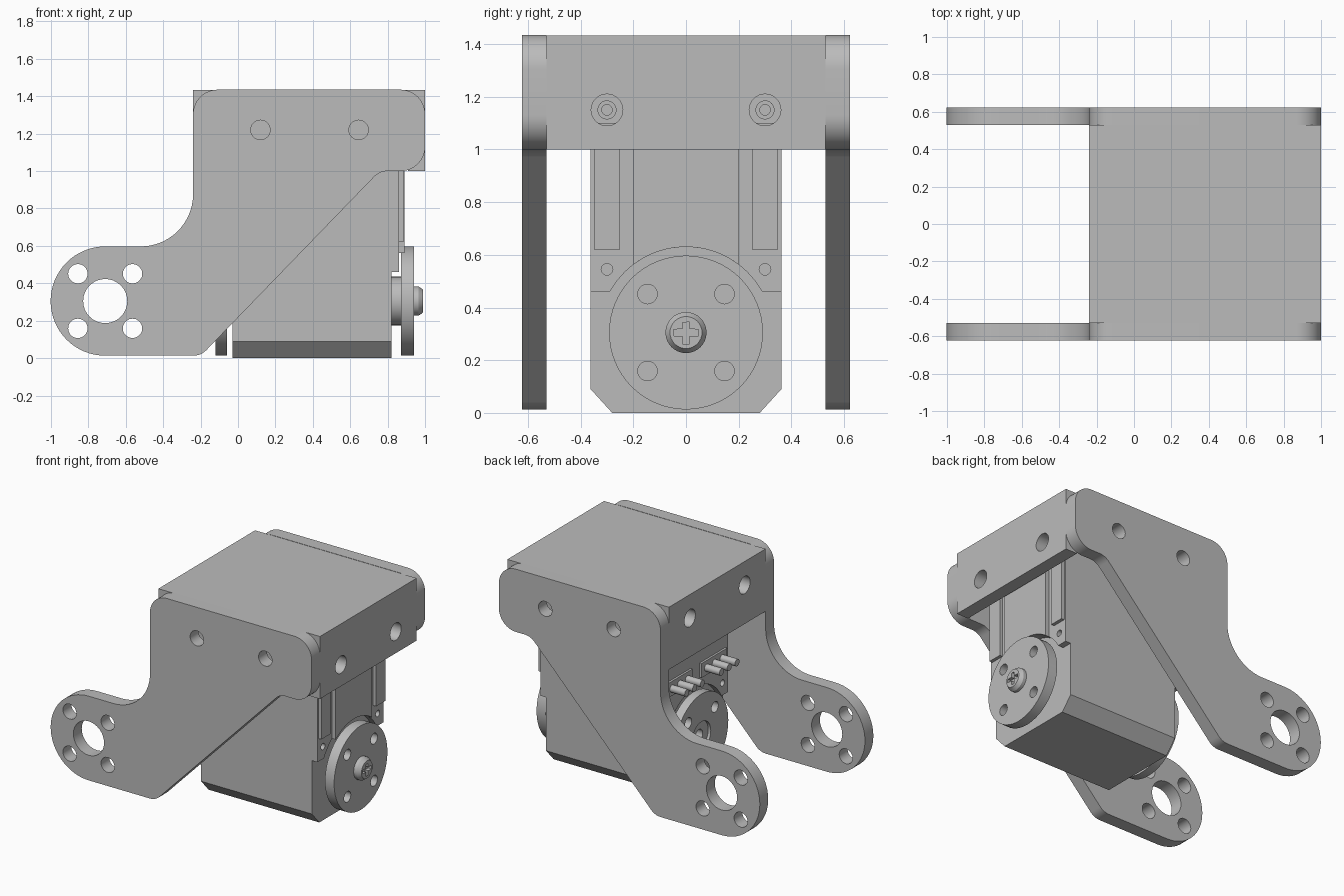
import bpy, bmesh, math
from mathutils import Vector

if "Cube" in bpy.data.objects:
    bpy.data.objects.remove(bpy.data.objects["Cube"])

grey = bpy.data.materials.new("light_grey")
grey.diffuse_color = (0.5, 0.5, 0.5, 1)
grey.use_nodes = True
grey.node_tree.nodes["Principled BSDF"].inputs["Base Color"].default_value = grey.diffuse_color


def arc(cx, cy, r, a0, a1, n=14):
    """Points along an arc, angles in degrees."""
    return [(cx + r * math.cos(math.radians(a0 + (a1 - a0) * i / n)),
             cy + r * math.sin(math.radians(a0 + (a1 - a0) * i / n))) for i in range(n + 1)]


def circle(cx, cy, r, n=32):
    return arc(cx, cy, r, 0, 360, n)[:-1]


def rect(a0, b0, a1, b1):
    return [(a0, b0), (a1, b0), (a1, b1), (a0, b1)]


def prism(name, axis, lo, hi, outline, holes=()):
    """Extrude an outline with holes along an axis from lo to hi."""
    cu = bpy.data.curves.new(name, 'CURVE')
    cu.dimensions, cu.fill_mode = '2D', 'BOTH'
    cu.extrude = (hi - lo) / 2
    for pts in [outline, *holes]:
        s = cu.splines.new('POLY')
        s.points.add(len(pts) - 1)
        for p, (a, b) in zip(s.points, pts):
            p.co = (a, b, 0, 1)
        s.use_cyclic_u = True
    tmp = bpy.data.objects.new(name + "_tmp", cu)
    bpy.context.collection.objects.link(tmp)
    bpy.context.view_layer.update()
    me = bpy.data.meshes.new_from_object(tmp.evaluated_get(bpy.context.evaluated_depsgraph_get()))
    bpy.data.objects.remove(tmp)
    mid = (lo + hi) / 2
    for v in me.vertices:
        a, b, c = v.co
        c += mid
        v.co = {'x': (c, a, b), 'y': (a, c, b), 'z': (a, b, c)}[axis]
    bm = bmesh.new()
    bm.from_mesh(me)
    bmesh.ops.remove_doubles(bm, verts=bm.verts, dist=1e-5)
    bmesh.ops.recalc_face_normals(bm, faces=bm.faces)
    bm.to_mesh(me)
    bm.free()
    me.materials.clear()
    me.materials.append(grey)
    ob = bpy.data.objects.new(name, me)
    bpy.context.collection.objects.link(ob)
    bpy.ops.object.select_all(action='DESELECT')
    ob.select_set(True)
    bpy.context.view_layer.objects.active = ob
    bpy.ops.object.shade_smooth_by_angle(angle=math.radians(30))
    return ob


def bolt_ring(cx, cz, d, r):
    return [circle(cx + i * d, cz + j * d, r, 20) for i in (-1, 1) for j in (-1, 1)]


# Bracket side arms with a rounded, drilled foot
arm = (arc(-0.71, 0.305, 0.292, 270, 90, 32)
       + arc(-0.52, 0.877, 0.28, 270, 360)
       + arc(-0.11, 1.305, 0.13, 180, 90)
       + arc(0.87, 1.305, 0.13, 90, 0)
       + arc(0.87, 1.13, 0.13, 0, -90)
       + arc(0.80, 0.90, 0.10, 90, 135, 6)
       + arc(-0.24, 0.113, 0.10, -45, -90, 6))
arm_holes = ([circle(-0.71, 0.305, 0.118)] + bolt_ring(-0.71, 0.305, 0.146, 0.052)
             + [circle(x, 1.22, 0.052) for x in (0.12, 0.645)])
for side, lo, hi in (("front", -0.622, -0.53), ("back", 0.53, 0.622)):
    prism(side + "_arm", 'y', lo, hi, arm, arm_holes)

# Bracket top and its two folded end plates
prism("top_plate", 'z', 1.34, 1.433, rect(-0.24, -0.53, 1.0, 0.53))
prism("top_side_joint", 'z', 1.34, 1.433, rect(-0.11, -0.6, 0.87, 0.6))
for name, lo, hi, hz in (("right_end_plate", 0.91, 1.0, 1.15), ("left_end_plate", -0.24, -0.15, 1.27)):
    prism(name, 'x', lo, hi, rect(-0.53, 1.0, 0.53, 1.34),
          [circle(y, hz, 0.06) for y in (-0.3, 0.3)])

# Motor body with chamfered bottom
prism("motor_body", 'x', -0.03, 0.82,
      [(-0.28, 0), (0.28, 0), (0.362, 0.09), (0.362, 1.31), (-0.362, 1.31), (-0.362, 0.09)])

# End covers, scooped out around the discs
cover = ([(-0.362, 0.46)] + arc(0, 0.3, 0.33, 151, 29, 28)
         + [(0.362, 0.46), (0.362, 1.31), (-0.362, 1.31)])
ears = [circle(y, 0.545, 0.022, 16) for y in (-0.3, 0.3)]
raised = arc(0, 0.3, 0.33, 127.3, 52.7, 20) + [(0.2, 1.31), (-0.2, 1.31)]
prism("right_cover", 'x', 0.82, 0.862, cover, ears)
prism("right_raised_panel", 'x', 0.862, 0.89, raised)
prism("left_cover", 'x', -0.07, -0.03, cover, ears)
for y in (-0.3, 0.3):
    prism("screw_boss", 'x', 0.862, 0.92, circle(y, 1.15, 0.036), [circle(y, 1.15, 0.02, 16)])
    prism("side_rib", 'x', 0.862, 0.885,
          rect(y - 0.05, 0.62, y + 0.05, 1.10))

# Output discs, hubs and screw
prism("right_hub", 'x', 0.82, 0.872, circle(0, 0.305, 0.13))
prism("right_disc", 'x', 0.872, 0.942, circle(0, 0.305, 0.292, 64), bolt_ring(0, 0.305, 0.146, 0.037))
prism("left_disc", 'x', -0.12, -0.06, circle(0, 0.305, 0.292, 64),
      bolt_ring(0, 0.305, 0.146, 0.037) + [circle(0, 0.305, 0.1)])
prism("left_hub", 'x', -0.10, -0.03, circle(0, 0.305, 0.1), [circle(0, 0.305, 0.04)])

prism("screw_base", 'x', 0.942, 0.965, circle(0, 0.305, 0.078))
w, l = 0.013, 0.048
cross = [(w, w), (w, l), (-w, l), (-w, w), (-l, w), (-l, -w),
         (-w, -w), (-w, -l), (w, -l), (w, -w), (l, -w), (l, w)]
head = prism("screw_head", 'x', 0.965, 0.99, circle(0, 0.305, 0.078),
             [[(a, b + 0.305) for a, b in cross]])
for v in head.data.vertices:
    r = Vector((v.co.y, v.co.z - 0.305))
    if v.co.x > 0.98 and r.length > 0.07:
        v.co.y, v.co.z = r.x * 0.78, 0.305 + r.y * 0.78

# Connector pins on the left cover
for c in (-0.19, 0.19):
    prism("connector_base", 'x', -0.085, -0.07, rect(c - 0.14, 0.68, c + 0.14, 0.78))
    for i in (-1, 0, 1):
        prism("connector_pin", 'x', -0.20, -0.08, circle(c + i * 0.085, 0.73, 0.025, 16))
